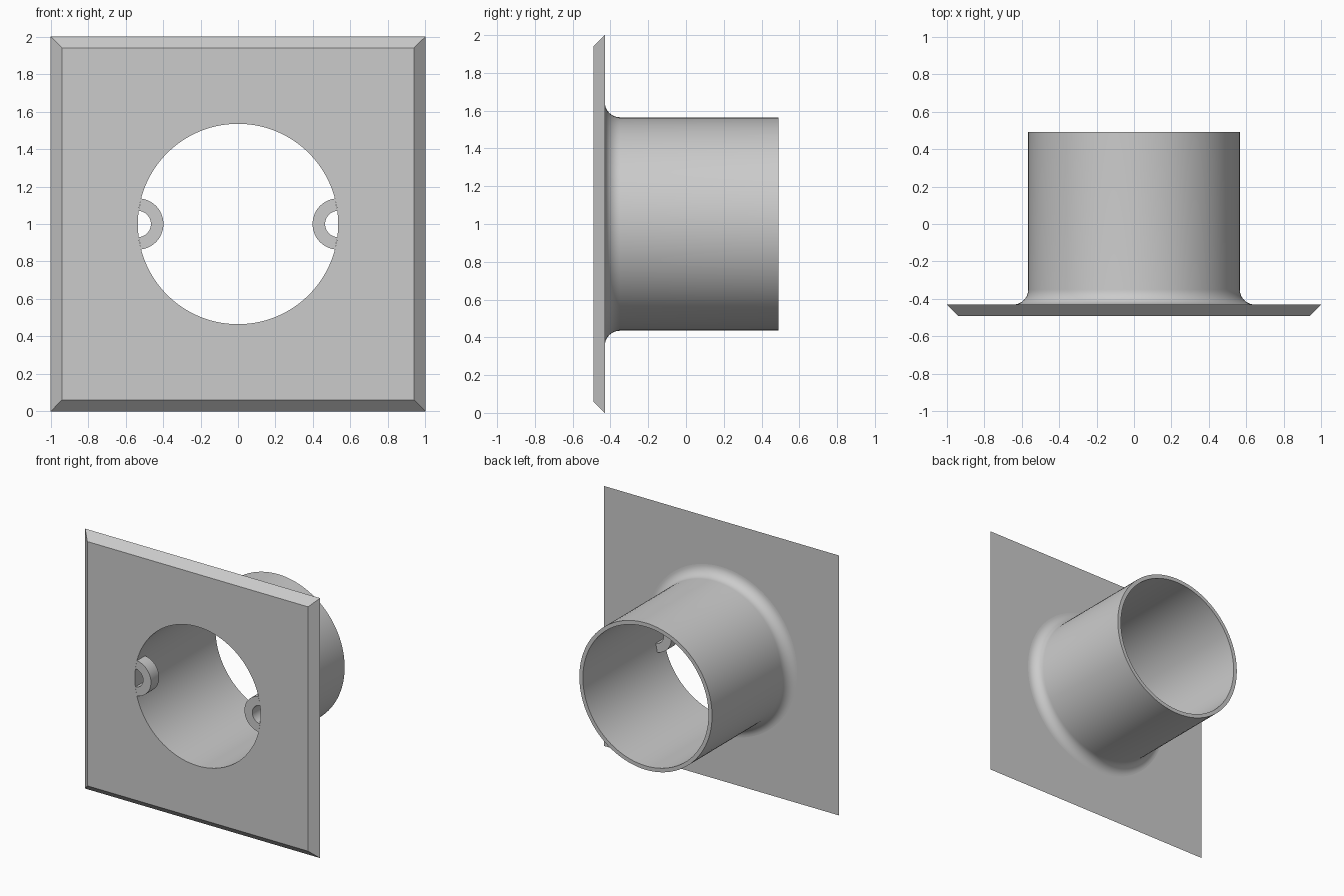
import bpy, bmesh
from math import sin, cos, pi, acos, radians

cube = bpy.data.objects.get("Cube")
if cube:
    bpy.data.objects.remove(cube)

FRONT, BACK, END = -0.49, -0.43, 0.49   # depths along y
BORE, OUTER, FILLET = 0.535, 0.565, 0.08
SEGS = 96
MID = 1.0                               # height of the bore axis

grey = bpy.data.materials.new("plain_grey")
grey.use_nodes = True
colour = (0.6, 0.6, 0.6, 1)
grey.diffuse_color = colour
grey.node_tree.nodes["Principled BSDF"].inputs["Base Color"].default_value = colour


def finish(name, bm):
    bmesh.ops.recalc_face_normals(bm, faces=bm.faces)
    mesh = bpy.data.meshes.new(name)
    bm.to_mesh(mesh)
    bm.free()
    mesh.materials.append(grey)
    obj = bpy.data.objects.new(name, mesh)
    bpy.context.collection.objects.link(obj)
    bpy.ops.object.select_all(action='DESELECT')
    obj.select_set(True)
    bpy.context.view_layer.objects.active = obj
    bpy.ops.object.shade_smooth_by_angle(angle=radians(30))
    return obj


def loop(bm, points):
    return [bm.verts.new(p) for p in points]


def bridge(bm, a, b):
    for i in range(len(a)):
        j = (i + 1) % len(a)
        bm.faces.new((a[i], a[j], b[j], b[i]))


def circle(r, y):
    return [(r * cos(2 * pi * i / SEGS), y, MID + r * sin(2 * pi * i / SEGS))
            for i in range(SEGS)]


def square(h, y):
    # Square outline with as many points as the circle, on matching rays
    pts = []
    for x, _, z in circle(1, y):
        s = h / max(abs(x), abs(z - MID))
        pts.append((x * s, y, MID + (z - MID) * s))
    return pts


# Bevelled wall plate with a round opening
bm = bmesh.new()
rings = [loop(bm, p) for p in (circle(BORE, FRONT), square(0.94, FRONT),
                               square(1.0, BACK), circle(BORE, BACK))]
for k in range(4):
    bridge(bm, rings[k], rings[(k + 1) % 4])
finish("wall_plate", bm)

# Tube with a rounded flare where it meets the plate
profile = [(BORE, BACK), (BORE, END), (OUTER, END)]
for i in range(11):
    a = pi / 2 * i / 10
    profile.append((OUTER + FILLET * (1 - cos(a)), BACK + FILLET * (1 - sin(a))))
bm = bmesh.new()
rings = [loop(bm, circle(r, y)) for r, y in profile]
for a, b in zip(rings, rings[1:]):
    bridge(bm, a, b)
finish("flared_tube", bm)

# Half-ring screw lugs, trimmed to follow the bore
STEPS = 32
for side, name in ((1, "left_screw_lug"), (-1, "right_screw_lug")):
    bm = bmesh.new()
    arcs = []
    for r, y in ((0.07, FRONT), (0.137, FRONT), (0.137, -0.39), (0.07, -0.39)):
        limit = acos(r / (2 * BORE))
        arc = []
        for i in range(STEPS + 1):
            a = limit * (2 * i / STEPS - 1)
            arc.append((side * (BORE - r * cos(a)), y, MID + r * sin(a)))
        arcs.append(loop(bm, arc))
    for i in range(STEPS):
        for k in range(4):
            a, b = arcs[k], arcs[(k + 1) % 4]
            bm.faces.new((a[i], a[i + 1], b[i + 1], b[i]))
    for i in (0, STEPS):
        bm.faces.new([arc[i] for arc in arcs])
    finish(name, bm)
